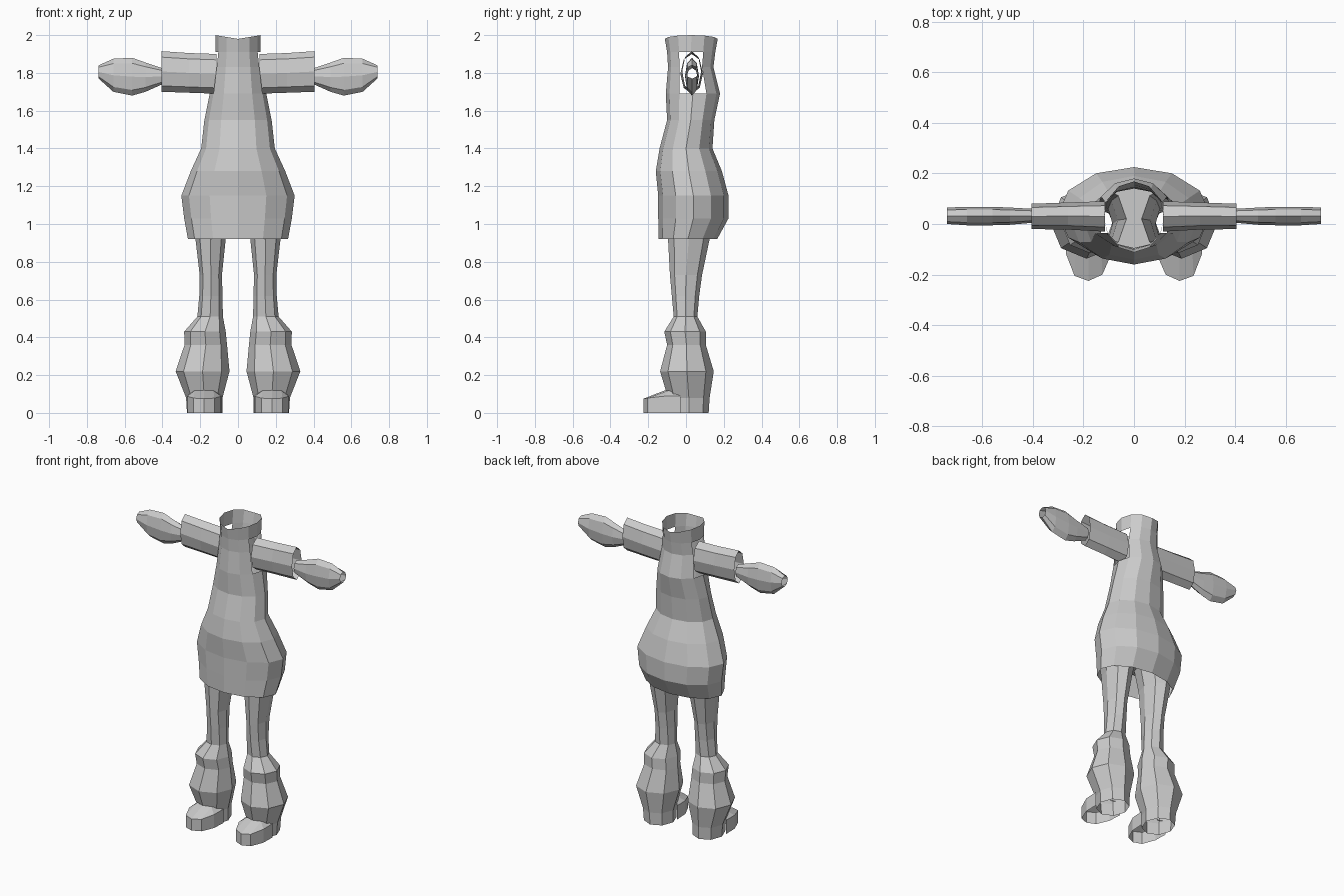
import bpy, bmesh
from math import cos, sin, pi

if "Cube" in bpy.data.objects:
    bpy.data.objects.remove(bpy.data.objects["Cube"])


def make(name, bm, mirror=True):
    bmesh.ops.recalc_face_normals(bm, faces=bm.faces)
    me = bpy.data.meshes.new(name)
    bm.to_mesh(me)
    bm.free()
    ob = bpy.data.objects.new(name, me)
    bpy.context.collection.objects.link(ob)
    if mirror:
        m = ob.modifiers.new("Mirror", 'MIRROR')
        m.merge_threshold = 0.0005
    return ob


def loft(bm, rings, skip=lambda level, side: False):
    """Skin a list of closed rings of points into an open tube."""
    vs = [[bm.verts.new(p) for p in r] for r in rings]
    n = len(vs[0])
    for k in range(len(vs) - 1):
        for i in range(n):
            if not skip(k, i):
                j = (i + 1) % n
                bm.faces.new((vs[k][i], vs[k][j], vs[k + 1][j], vs[k + 1][i]))
    return vs


def level_ring(z, x0, x1, y0, y1, n):
    cx, cy, a, b = (x0 + x1) / 2, (y0 + y1) / 2, (x1 - x0) / 2, (y1 - y0) / 2
    return [(cx + a * cos(2 * pi * i / n), cy + b * sin(2 * pi * i / n), z)
            for i in range(n)]


def side_ring(x, y0, y1, z0, z1, n=8):
    cy, cz, a, b = (y0 + y1) / 2, (z0 + z1) / 2, (y1 - y0) / 2, (z1 - z0) / 2
    return [(x, cy + a * cos(2 * pi * i / n), cz + b * sin(2 * pi * i / n))
            for i in range(n)]


# Dress: open tube with arm holes (z, half width, front y, back y)
dress = [(0.92, .265, -.145, .165), (1.03, .285, -.147, .225), (1.15, .30, -.147, .225),
         (1.28, .25, -.16, .19), (1.40, .195, -.14, .14), (1.55, .178, -.10, .15),
         (1.69, .15, -.107, .18), (1.83, .13, -.095, .145), (1.91, .12, -.10, .155),
         (2.0, .12, -.112, .168)]
rings = [level_ring(z, -h, h, f, b, 12) for z, h, f, b in dress]
rings[-1] = [(x, y, 1.98 + .02 * abs(x) / .12) for x, y, z in rings[-1]]
bm = bmesh.new()
loft(bm, rings, lambda k, i: k in (6, 7) and i in (0, 5, 6, 11))
make("dress", bm, False)

# Sleeves
bm = bmesh.new()
loft(bm, [side_ring(.115, -.03, .09, 1.69, 1.90), side_ring(.26, -.022, .085, 1.695, 1.905),
          side_ring(.405, -.02, .08, 1.70, 1.915)])
make("sleeves", bm)

# Hands: flat mitten tubes, open at both ends
hand = [(.40, .005, .06, 1.74, 1.825), (.49, -.003, .065, 1.70, 1.855),
        (.56, -.005, .068, 1.68, 1.88), (.66, -.005, .068, 1.70, 1.875),
        (.738, 0, .065, 1.77, 1.84)]
bm = bmesh.new()
loft(bm, [side_ring(*h) for h in hand])
make("hands", bm)

# Legs, bridged together at the top by the crotch
leg = [(1.06, .03, .25, -.11, .15), (.92, .065, .225, -.095, .125),
       (.73, .085, .203, -.085, .085), (.62, .082, .205, -.075, .07),
       (.51, .08, .215, -.065, .06)]
bm = bmesh.new()
vs = loft(bm, [level_ring(*r, 8) for r in leg])
inner = vs[0][2:7]
seam = [bm.verts.new((0, v.co.y, v.co.z)) for v in inner]
for i in range(4):
    bm.faces.new((inner[i], inner[i + 1], seam[i + 1], seam[i]))
make("legs", bm)

# Boot shafts
boot = [(.51, .08, .215, -.065, .06), (.43, .065, .285, -.115, .105),
        (.36, .058, .283, -.10, .105), (.22, .045, .33, -.137, .147),
        (.08, .082, .275, -.095, .125), (0, .082, .27, -.09, .12)]
bm = bmesh.new()
loft(bm, [level_ring(*r, 8) for r in boot])
make("boots", bm)

# Toes: low wall around a sloped top
edge = [(.085, -.03, .09), (.09, -.12, .088), (.125, -.2, .078), (.18, -.225, .075),
        (.235, -.205, .078), (.268, -.12, .088), (.27, -.03, .09)]
bm = bmesh.new()
top = [bm.verts.new(p) for p in edge]
low = [bm.verts.new((x, y, 0)) for x, y, z in edge]
peak = [bm.verts.new(p) for p in ((.13, -.09, .118), (.18, -.11, .12), (.23, -.09, .118))]
for i in range(6):
    bm.faces.new((low[i], low[i + 1], top[i + 1], top[i]))
a, b, c = peak
for f in ((top[0], top[1], a), (top[1], top[2], a), (top[2], top[3], b, a),
          (top[3], top[4], c, b), (top[4], top[5], c), (top[5], top[6], c)):
    bm.faces.new(f)
make("toes", bm)
